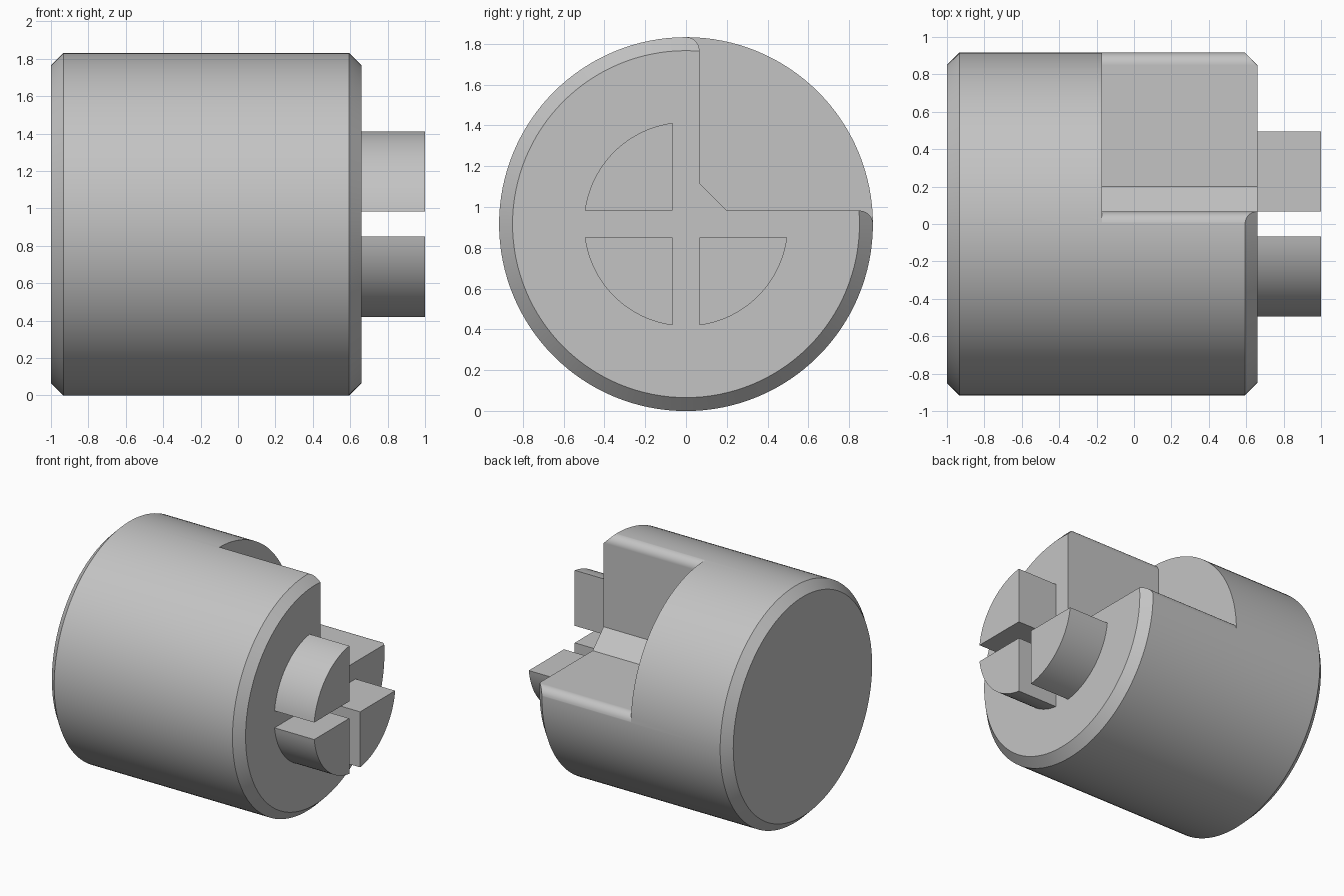
import bpy, bmesh
from math import sin, cos, pi, asin, sqrt
from mathutils import Matrix, Vector

if "Cube" in bpy.data.objects:
    bpy.data.objects.remove(bpy.data.objects["Cube"])

R = 0.916          # body radius, also the height of its axis
BEVEL = 0.066      # end chamfers and notch lip radius
GAP = 0.066        # half width of the cross slot
BACK, FACE, TIP, STEP = -1.0, 0.66, 1.0, -0.17
PRONG_R = 0.5

grey = bpy.data.materials.new("plain_grey")
grey.use_nodes = True
colour = (0.55, 0.55, 0.55, 1)
grey.diffuse_color = colour
grey.node_tree.nodes["Principled BSDF"].inputs["Base Color"].default_value = colour


def finish(name, bm):
    bmesh.ops.recalc_face_normals(bm, faces=bm.faces)
    mesh = bpy.data.meshes.new(name)
    bm.to_mesh(mesh)
    bm.free()
    mesh.materials.append(grey)
    obj = bpy.data.objects.new(name, mesh)
    bpy.context.collection.objects.link(obj)
    return obj


def prism(name, outline, x0, x1):
    """Extrude a (y, z) outline, measured from the axis, along x."""
    bm = bmesh.new()
    face = bm.faces.new([bm.verts.new((x0, y, z + R)) for y, z in outline])
    geom = bmesh.ops.extrude_face_region(bm, geom=[face])["geom"]
    moved = [v for v in geom if isinstance(v, bmesh.types.BMVert)]
    bmesh.ops.translate(bm, verts=moved, vec=(x1 - x0, 0, 0))
    return finish(name, bm)


def smooth(obj):
    bpy.ops.object.select_all(action='DESELECT')
    obj.select_set(True)
    bpy.context.view_layer.objects.active = obj
    bpy.ops.object.shade_smooth_by_angle(angle=pi / 7)
    mod = obj.modifiers.new("even_shading", 'WEIGHTED_NORMAL')
    mod.keep_sharp = True


# Chamfered round body, as stacked rings along x
bm = bmesh.new()
SEGMENTS = 128
rings = []
for x, r in ((BACK, R - BEVEL), (BACK + BEVEL, R), (FACE - BEVEL, R), (FACE, R - BEVEL)):
    angles = [2 * pi * i / SEGMENTS for i in range(SEGMENTS)]
    rings.append([bm.verts.new((x, r * cos(a), R + r * sin(a))) for a in angles])
for a, b in zip(rings, rings[1:]):
    for i in range(SEGMENTS):
        j = (i + 1) % SEGMENTS
        bm.faces.new((a[i], a[j], b[j], b[i]))
bm.faces.new(rings[0])
bm.faces.new(rings[-1])
body = finish("body", bm)

# Quarter notch with a sloped inner corner and rounded lips
lip = [(GAP - BEVEL + BEVEL * cos(a), R - BEVEL + BEVEL * sin(a))
       for a in (pi / 2 * i / 10 for i in range(11))]
lip[-1] = (0, R + 0.001)
half = [(GAP, 0.2)] + lip + [(0, 1.2)]
outline = half + [(1.2, 1.2)] + [(z, y) for y, z in reversed(half)]
cutter = prism("notch_cutter", outline, STEP, TIP)
cutter.hide_render = True
cut = body.modifiers.new("notch", 'BOOLEAN')
cut.operation = 'DIFFERENCE'
cut.solver = 'EXACT'
cut.object = cutter
bpy.context.view_layer.objects.active = body
bpy.ops.object.modifier_apply(modifier="notch")
bpy.data.objects.remove(cutter)
smooth(body)

# Three quarter-round prongs on the end face
start = asin(GAP / PRONG_R)
sweep = pi / 2 - 2 * start
arc = [(PRONG_R * cos(start + sweep * i / 24), PRONG_R * sin(start + sweep * i / 24))
       for i in range(25)]
quarter = [(GAP, GAP)] + arc
for name, sy, sz in (("prong_front_upper", -1, 1), ("prong_front_lower", -1, -1),
                     ("prong_back_lower", 1, -1)):
    smooth(prism(name, [(sy * y, sz * z) for y, z in quarter], FACE, TIP))
